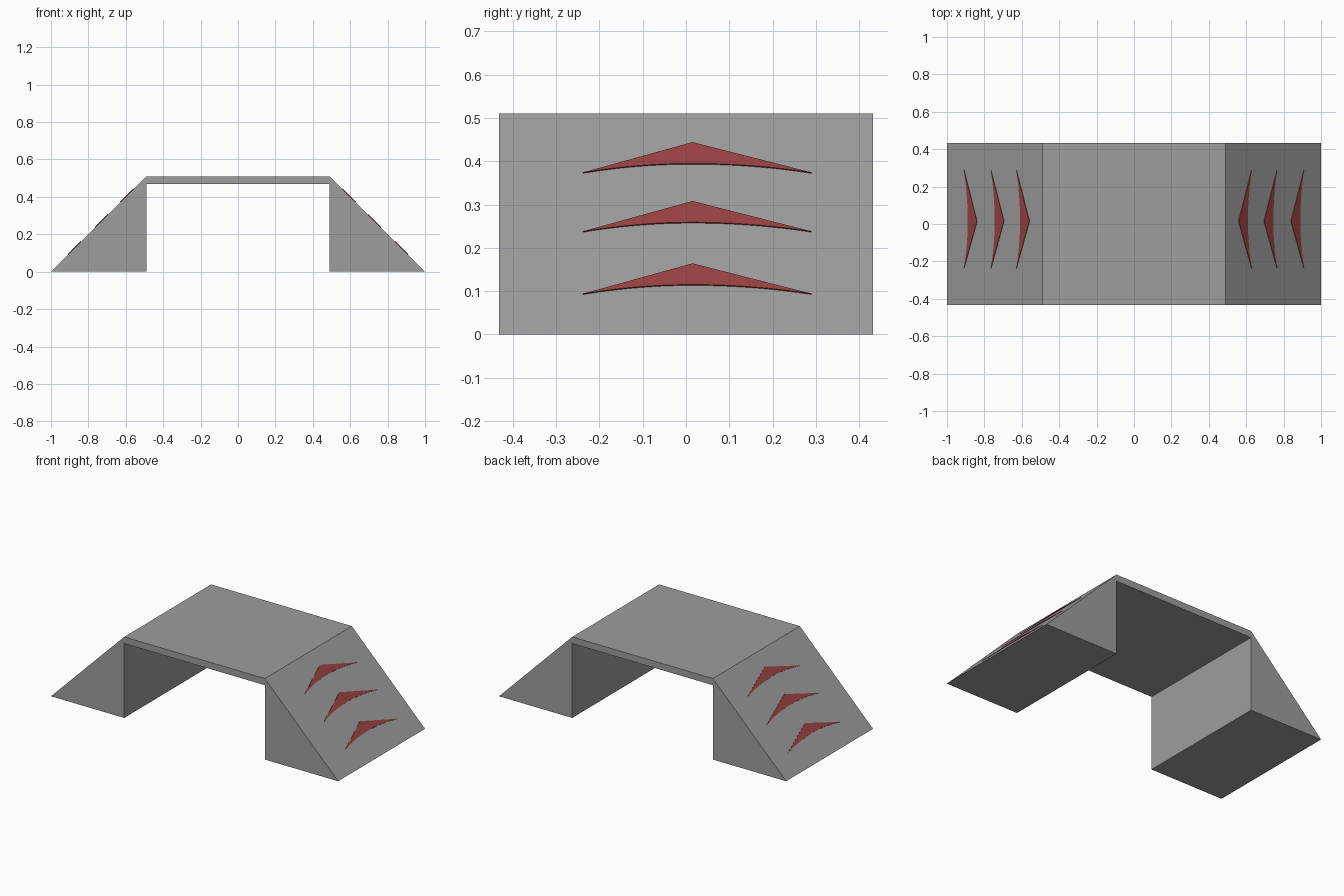
import bpy, bmesh
from mathutils import Vector

if "Cube" in bpy.data.objects:
    bpy.data.objects.remove(bpy.data.objects["Cube"])


def colour(name, rgb):
    mat = bpy.data.materials.new(name)
    mat.diffuse_color = (*rgb, 1)
    mat.use_nodes = True
    mat.node_tree.nodes["Principled BSDF"].inputs["Base Color"].default_value = mat.diffuse_color
    return mat


def prism(name, outline, direction, material):
    """Flat outline extruded along a direction."""
    bm = bmesh.new()
    face = bm.faces.new([bm.verts.new(p) for p in outline])
    ext = bmesh.ops.extrude_face_region(bm, geom=[face], use_keep_orig=True)
    moved = [g for g in ext["geom"] if isinstance(g, bmesh.types.BMVert)]
    bmesh.ops.translate(bm, verts=moved, vec=direction)
    bmesh.ops.recalc_face_normals(bm, faces=bm.faces)
    mesh = bpy.data.meshes.new(name)
    bm.to_mesh(mesh)
    bm.free()
    mesh.materials.append(material)
    obj = bpy.data.objects.new(name, mesh)
    bpy.context.collection.objects.link(obj)
    return obj


grey = colour("dark_grey", (0.34, 0.34, 0.34))
red = colour("red", (0.32, 0.055, 0.055))

# Ramp body: side profile extruded across the width
half = [(0.49, 0.51), (1.0, 0.0), (0.49, 0.0), (0.49, 0.468)]
profile = half + [(-x, z) for x, z in reversed(half)]
prism("ramp_body", [(x, -0.432, z) for x, z in profile], Vector((0, 0.864, 0)), grey)

# Red chevrons: straight peak above, shallow arc below
Y_LEFT, Y_MID, Y_RIGHT, STEPS = -0.238, 0.015, 0.29, 12


def chevron(name, side, z_end):
    pts = [(Y_MID, z_end + 0.07)]
    for i in range(-STEPS, STEPS + 1):
        t = i / STEPS
        reach = (Y_MID - Y_LEFT) if t < 0 else (Y_RIGHT - Y_MID)
        pts.append((Y_MID + t * reach, z_end + 0.021 * (1 - t * t)))
    normal = Vector((side, 0, 1)).normalized()
    outline = [Vector((side * (1 - z), y, z)) - normal * 0.002 for y, z in pts]
    prism(name, outline, normal * 0.005, red)


for side, label in ((1, "right"), (-1, "left")):
    for n, z_end in enumerate((0.092, 0.236, 0.372), 1):
        chevron(f"{label}_chevron_{n}", side, z_end)
